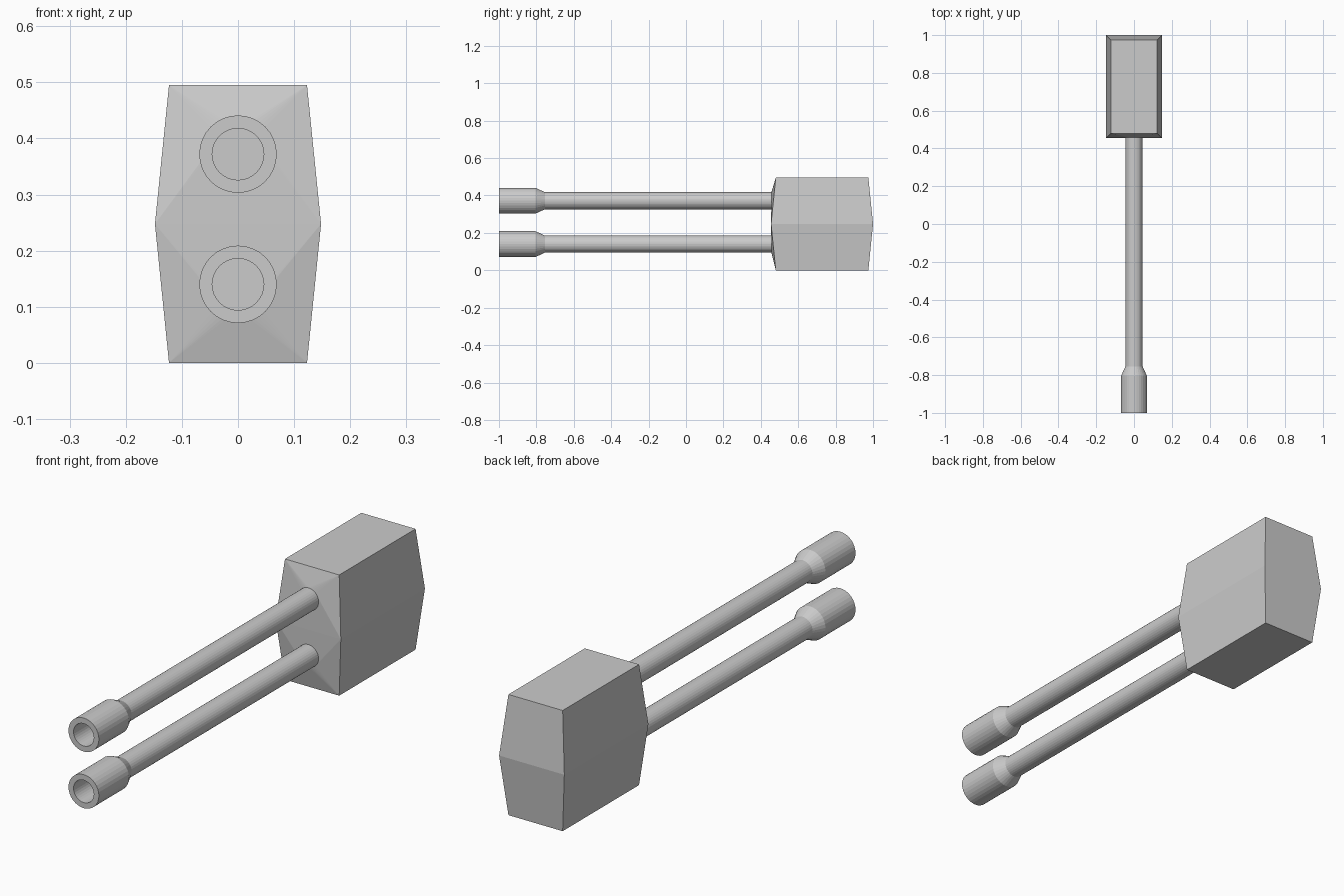
import bpy, bmesh
from math import sin, cos, pi, radians

if "Cube" in bpy.data.objects:
    bpy.data.objects.remove(bpy.data.objects["Cube"])

SIDES = 32
BARREL_R, MUZZLE_R = 0.046, 0.069
BARREL_Z = {"lower": 0.14, "upper": 0.372}
FRONT_Y = 0.457


def finish(name, bm):
    bmesh.ops.recalc_face_normals(bm, faces=bm.faces[:])
    mesh = bpy.data.meshes.new(name)
    bm.to_mesh(mesh)
    bm.free()
    obj = bpy.data.objects.new(name, mesh)
    bpy.context.collection.objects.link(obj)
    return obj


def ring(bm, y, r, zc):
    return [bm.verts.new((r * cos(2 * pi * i / SIDES), y, zc + r * sin(2 * pi * i / SIDES)))
            for i in range(SIDES)]


def lathe(name, profile, zc):
    """Surface of revolution about a y-parallel axis, capped at both ends."""
    bm = bmesh.new()
    rings = [ring(bm, y, r, zc) for y, r in profile]
    for a, b in zip(rings, rings[1:]):
        for i in range(SIDES):
            j = (i + 1) % SIDES
            bm.faces.new((a[i], a[j], b[j], b[i]))
    bm.faces.new(rings[0])
    bm.faces.new(rings[-1])
    return finish(name, bm)


# Housing: box bulging at mid height, front faceted up to the barrel roots
bm = bmesh.new()
for z, hx, y0, y1 in ((0, 0.123, 0.48, 0.975),
                      (0.2475, 0.148, 0.455, 1.0),
                      (0.495, 0.123, 0.48, 0.975)):
    for x in (-hx, hx):
        for y in (y0, y1):
            bm.verts.new((x, y, z))
for zc in BARREL_Z.values():
    ring(bm, FRONT_Y, BARREL_R, zc)
hull = bmesh.ops.convex_hull(bm, input=bm.verts[:])
bmesh.ops.dissolve_limit(bm, angle_limit=radians(0.5), verts=bm.verts[:], edges=bm.edges[:])
finish("housing", bm)

# Barrels: bored muzzle, short taper, long tube running into the housing
profile = [(-0.80, BARREL_R), (-1.0, BARREL_R), (-1.0, MUZZLE_R),
           (-0.805, MUZZLE_R), (-0.755, BARREL_R), (0.465, BARREL_R)]
for label, zc in BARREL_Z.items():
    lathe(label + "_barrel", profile, zc)
